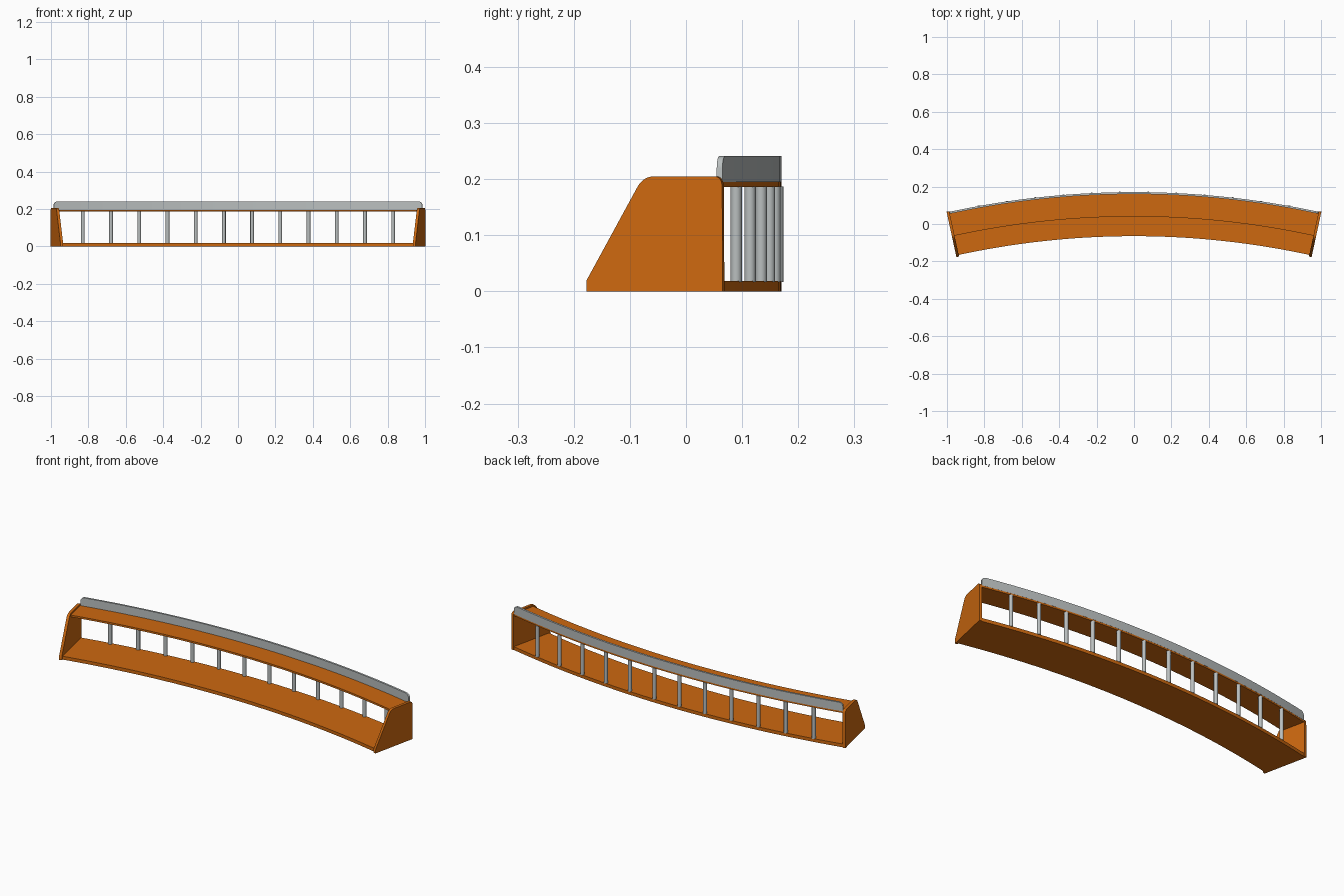
import bpy, bmesh, math
from mathutils import Matrix, Vector

if "Cube" in bpy.data.objects:
    bpy.data.objects.remove(bpy.data.objects["Cube"])

CY = -4.5                        # arc centre on the y axis
R_BACK, R_FRONT, R_SHELF = 4.67, 4.435, 4.54
HALF = math.radians(12.2)        # half angle of the arc


def material(name, rgb):
    m = bpy.data.materials.new(name)
    m.diffuse_color = (*rgb, 1)
    m.use_nodes = True
    m.node_tree.nodes["Principled BSDF"].inputs["Base Color"].default_value = m.diffuse_color
    return m


ORANGE = material("orange paint", (0.61, 0.14, 0.005))
GREY = material("light grey metal", (0.49, 0.52, 0.52))


def finish(bm, name, mat):
    bmesh.ops.recalc_face_normals(bm, faces=bm.faces)
    me = bpy.data.meshes.new(name)
    bm.to_mesh(me)
    bm.free()
    me.materials.append(mat)
    ob = bpy.data.objects.new(name, me)
    bpy.context.collection.objects.link(ob)
    bpy.ops.object.select_all(action='DESELECT')
    ob.select_set(True)
    bpy.context.view_layer.objects.active = ob
    bpy.ops.object.shade_smooth_by_angle(angle=math.radians(30))
    return ob


def polar(r, a, z):
    return Vector((r * math.sin(a), CY + r * math.cos(a), z))


def curved_slab(name, mat, r0, r1, z0, z1, corner=0.0):
    """Bar swept along the arc; its upper end corners may be rounded."""
    angles = [HALF * (-1 + 2 * i / 48) for i in range(49)]
    if corner:
        rounded = [HALF - corner * (1 - math.cos(math.pi / 2 * i / 8)) / r1 for i in range(9)]
        angles = [a for a in angles if abs(a) < rounded[-1] - 1e-4]
        angles = sorted(angles + rounded + [-a for a in rounded])
    bm = bmesh.new()
    rings = []
    for a in angles:
        top = z1
        s = (HALF - abs(a)) * r1
        if s < corner:
            top = z1 - corner + math.sqrt(max(0, corner ** 2 - (corner - s) ** 2))
        rings.append([bm.verts.new(polar(r, a, z))
                      for r, z in ((r0, z0), (r1, z0), (r1, top), (r0, top))])
    for p, q in zip(rings, rings[1:]):
        for i in range(4):
            j = (i + 1) % 4
            bm.faces.new((p[i], p[j], q[j], q[i]))
    bm.faces.new(rings[0])
    bm.faces.new(rings[-1])
    return finish(bm, name, mat)


def fillet(a, corner, b, n=6):
    """Quadratic rounding of a profile corner."""
    a, c, b = Vector(a), Vector(corner), Vector(b)
    return [a * (1 - t) ** 2 + c * 2 * t * (1 - t) + b * t * t
            for t in (i / n for i in range(n + 1))]


def end_panel(name, side):
    # profile as (radius, height)
    prof = [Vector((4.426, 0)), Vector((4.426, 0.02))]
    prof += fillet((4.518, 0.185), (4.529, 0.205), (4.550, 0.205))
    prof += fillet((4.658, 0.205), (4.672, 0.205), (4.673, 0.187))
    prof += [Vector((4.674, 0))]
    out = Vector((side * math.cos(HALF), -math.sin(HALF), 0)) * 0.0145
    bm = bmesh.new()
    f = bm.faces.new([bm.verts.new(polar(p.x, side * HALF, p.y)) for p in prof])
    ext = bmesh.ops.extrude_face_region(bm, geom=[f])
    bmesh.ops.translate(bm, vec=out, verts=[v for v in ext['geom'] if isinstance(v, bmesh.types.BMVert)])
    return finish(bm, name, ORANGE)


# Curved floor, upper shelf and back rail
curved_slab("floor_plate", ORANGE, R_FRONT, R_BACK, 0, 0.018)
curved_slab("top_shelf", ORANGE, R_SHELF, R_BACK, 0.186, 0.196)
curved_slab("back_rail", GREY, R_BACK - 0.01, R_BACK + 0.0005, 0.195, 0.241, corner=0.022)

# Side panels
end_panel("left_end_panel", -1)
end_panel("right_end_panel", 1)

# Twelve round posts between floor and shelf
for i in range(12):
    a = math.asin(0.151 * (i - 5.5) / R_BACK)
    bm = bmesh.new()
    bmesh.ops.create_cone(bm, cap_ends=True, segments=20, radius1=0.01, radius2=0.01, depth=0.17,
                          matrix=Matrix.Translation(polar(4.664, a, 0.102)))
    finish(bm, f"post_{i + 1}", GREY)
